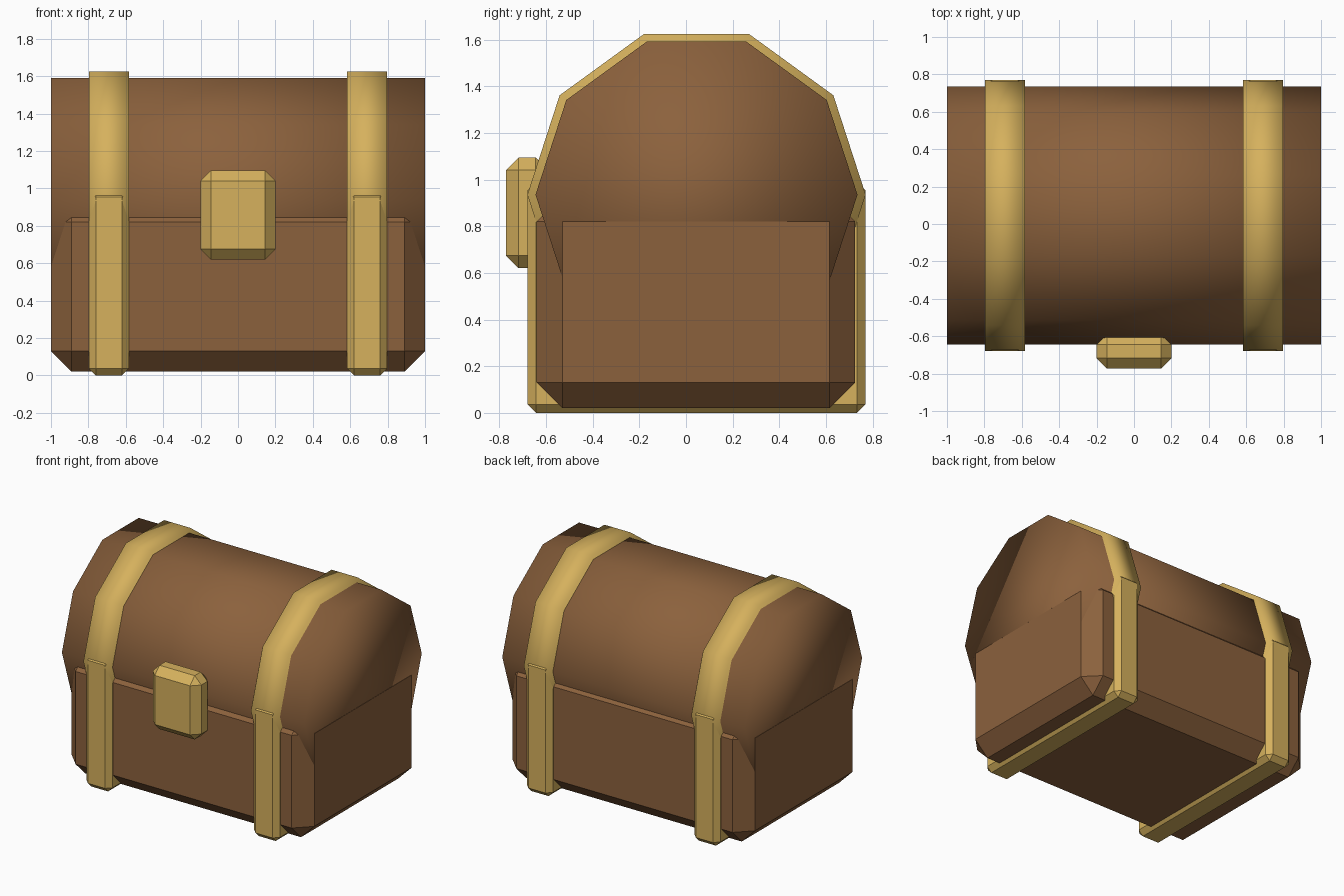
import bpy
import bmesh
from math import pi
from mathutils import Matrix, Vector

default = bpy.data.objects.get("Cube")
if default:
    bpy.data.objects.remove(default, do_unlink=True)


def material(name, color):
    mat = bpy.data.materials.new(name)
    mat.use_nodes = True
    mat.diffuse_color = color
    bsdf = next(n for n in mat.node_tree.nodes if n.type == 'BSDF_PRINCIPLED')
    bsdf.inputs["Base Color"].default_value = color
    return mat


wood = material("brown wood", (0.26, 0.12, 0.046, 1))
gold = material("gold metal", (0.67, 0.44, 0.11, 1))


def add_object(name, bm, mat, smooth=False):
    mesh = bpy.data.meshes.new(name)
    bmesh.ops.recalc_face_normals(bm, faces=bm.faces)
    for face in bm.faces:
        face.smooth = smooth
    bm.to_mesh(mesh)
    bm.free()
    mesh.materials.append(mat)
    obj = bpy.data.objects.new(name, mesh)
    bpy.context.collection.objects.link(obj)
    return obj


def chamfered_box(name, low, high, chamfer, mat):
    low, high = Vector(low), Vector(high)
    bm = bmesh.new()
    bmesh.ops.create_cube(bm, size=1, matrix=Matrix.Translation((low + high) / 2)
                          @ Matrix.Diagonal((high - low).to_4d()))
    bmesh.ops.bevel(bm, geom=bm.edges[:], offset=chamfer, segments=1,
                    affect='EDGES', clamp_overlap=True)
    return add_object(name, bm, mat)


def barrel(name, x, width, radius, mat):
    """Ten-sided cylinder lying along x, with a corner facing front and back."""
    bm = bmesh.new()
    bmesh.ops.create_cone(bm, cap_ends=True, segments=10, radius1=radius,
                          radius2=radius, depth=width)
    # Put a corner on the y axis, then lay the cylinder along x
    bmesh.ops.rotate(bm, verts=bm.verts, matrix=Matrix.Rotation(pi / 2, 3, 'Z'))
    bmesh.ops.rotate(bm, verts=bm.verts, matrix=Matrix.Rotation(pi / 2, 3, 'Y'))
    # Corner check: turn half a side if the top is a corner rather than a flat
    top = max(v.co.z for v in bm.verts)
    if top > radius * 0.99:
        bmesh.ops.rotate(bm, verts=bm.verts, matrix=Matrix.Rotation(pi / 10, 3, 'X'))
    bmesh.ops.translate(bm, verts=bm.verts, vec=(x, 0.045, 0.935))
    return add_object(name, bm, mat, smooth=True)


# Wooden chest
chamfered_box("chest_body", (-1, -0.64, 0.02), (1, 0.725, 0.93), 0.11, wood)
barrel("chest_lid", 0, 1.998, 0.69, wood)

# Metal straps around lid and body
for side, sign in (("left", 1), ("right", -1)):
    x = sign * 0.69
    barrel(side + "_lid_strap", x, 0.215, 0.725, gold)
    chamfered_box(side + "_body_strap", (x - 0.107, -0.68, 0),
                  (x + 0.107, 0.77, 0.99), 0.037, gold)

# Lock on the front
chamfered_box("lock", (-0.2, -0.772, 0.62), (0.2, -0.59, 1.095), 0.055, gold)
